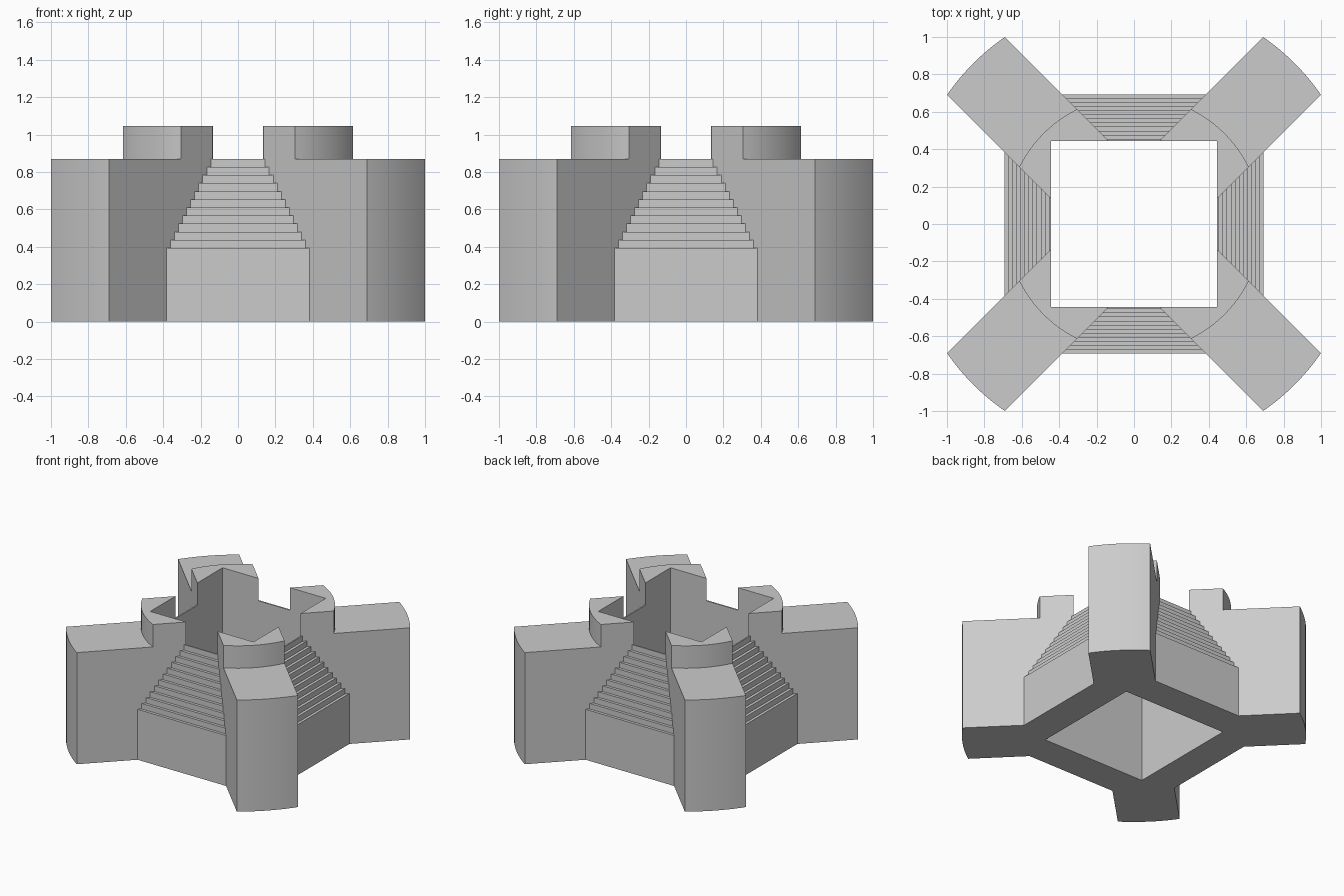
import bpy
import bmesh
from math import asin, cos, hypot, pi, radians, sin
from mathutils import Matrix, Vector

cube = bpy.data.objects.get("Cube")
if cube:
    bpy.data.objects.remove(cube, do_unlink=True)

HOLE = 0.445                 # half width of the square shaft
ARM_HALF = 0.31 / 2 ** 0.5   # half width of a diagonal arm
ARM_RADIUS = hypot(1.0, 0.69)
TURRET_RADIUS = 0.685
DECK, TOP = 0.87, 1.045
WALL_Y, WALL_Z = 0.692, 0.393
STEPS, TREAD = 11, 0.0215
CORNERS = ("back_left", "back_right", "front_right", "front_left")
SIDES = ("back", "right", "front", "left")

stone = bpy.data.materials.new("stone_grey")
stone.use_nodes = True
stone.diffuse_color = (0.6, 0.6, 0.6, 1)
stone.node_tree.nodes["Principled BSDF"].inputs["Base Color"].default_value = (0.6, 0.6, 0.6, 1)


def add_prism(name, start, end, turn):
    """Join two matching outlines into a closed solid, turned about z."""
    bm = bmesh.new()
    a = [bm.verts.new(p) for p in start]
    b = [bm.verts.new(p) for p in end]
    bm.faces.new(a)
    bm.faces.new(b)
    for i in range(len(a)):
        j = (i + 1) % len(a)
        bm.faces.new((a[i], a[j], b[j], b[i]))
    bmesh.ops.recalc_face_normals(bm, faces=bm.faces)
    bm.transform(Matrix.Rotation(turn, 4, "Z"))
    mesh = bpy.data.meshes.new(name)
    bm.to_mesh(mesh)
    bm.free()
    mesh.materials.append(stone)
    obj = bpy.data.objects.new(name, mesh)
    bpy.context.collection.objects.link(obj)
    return obj


def corner_outline(radius, segments=12):
    """Diagonal strip from the shaft corner out to a rounded end."""
    spread = asin(ARM_HALF / radius)
    inner = HOLE - 0.31
    points = [(inner, HOLE), (HOLE, HOLE), (HOLE, inner)]
    for i in range(segments + 1):
        angle = pi / 4 - spread + 2 * spread * i / segments
        points.append((radius * cos(angle), radius * sin(angle)))
    return points


def add_corner(name, radius, low, high, turn):
    outline = corner_outline(radius)
    return add_prism(name, [(x, y, low) for x, y in outline],
                     [(x, y, high) for x, y in outline], turn)


# Side section of a stepped wall, from the shaft outwards
rise = (DECK - WALL_Z) / STEPS
section = [(HOLE, 0), (WALL_Y, 0), (WALL_Y, WALL_Z)]
for i in range(1, STEPS + 1):
    y = WALL_Y - TREAD * i
    section += [(y, WALL_Z + rise * (i - 1)), (y, WALL_Z + rise * i)]
section.append((HOLE, DECK))

parts = []
for k in range(4):
    turn = k * pi / 2
    # Buttress arm and the raised turret on its inner end
    parts.append(add_corner(CORNERS[k] + "_arm", ARM_RADIUS, 0, DECK, turn))
    parts.append(add_corner(CORNERS[k] + "_turret", TURRET_RADIUS, DECK, TOP, turn))
    # Stepped wall mitred against both neighbouring arms
    parts.append(add_prism(SIDES[k] + "_stepped_wall",
                           [(0.31 - y, y, z) for y, z in section],
                           [(y - 0.31, y, z) for y, z in section], turn))

# Smooth the rounded ends, keep all corners sharp
bpy.ops.object.select_all(action="DESELECT")
for obj in parts:
    obj.select_set(True)
bpy.context.view_layer.objects.active = parts[0]
bpy.ops.object.shade_smooth_by_angle(angle=radians(20))
